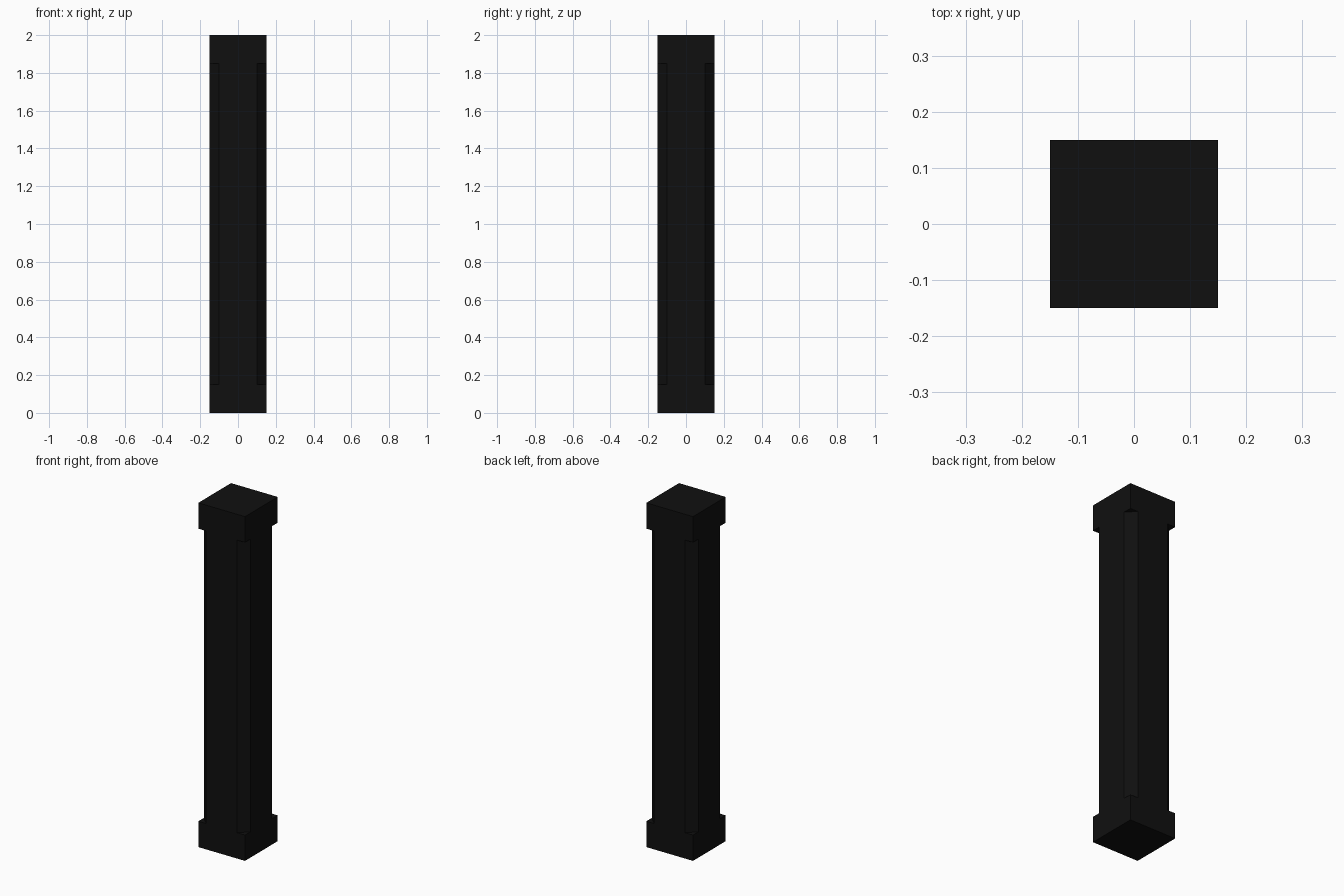
import bpy, bmesh, math
from mathutils import Matrix

if "Cube" in bpy.data.objects:
    bpy.data.objects.remove(bpy.data.objects["Cube"])

W, H = 0.30, 2.0           # post width and height
CUT, END = 0.05, 0.15      # chamfer size and length of the square ends


def add_box(bm, size, matrix):
    bmesh.ops.create_cube(bm, size=1.0, matrix=matrix @ Matrix.Diagonal((*size, 1)))


def make_object(name, bm):
    mesh = bpy.data.meshes.new(name)
    bm.to_mesh(mesh)
    bm.free()
    obj = bpy.data.objects.new(name, mesh)
    bpy.context.collection.objects.link(obj)
    return obj


# square post
bm = bmesh.new()
add_box(bm, (W, W, H), Matrix.Translation((0, 0, H / 2)))
post = make_object("post", bm)

# four diagonal cutters for the stopped chamfers
bm = bmesh.new()
side = 0.2
offset = (W - CUT) / math.sqrt(2) + side / 2
for i in range(4):
    turn = Matrix.Rotation(math.radians(45 + 90 * i), 4, 'Z')
    add_box(bm, (side, side, H - 2 * END), turn @ Matrix.Translation((offset, 0, H / 2)))
cutter = make_object("chamfer_cutter", bm)

mod = post.modifiers.new("chamfers", 'BOOLEAN')
mod.operation = 'DIFFERENCE'
mod.solver = 'EXACT'
mod.object = cutter
bpy.context.view_layer.objects.active = post
post.select_set(True)
bpy.ops.object.modifier_apply(modifier=mod.name)
bpy.data.objects.remove(cutter)

# near-black finish
mat = bpy.data.materials.new("black")
mat.diffuse_color = (0.005, 0.005, 0.005, 1)
mat.use_nodes = True
mat.node_tree.nodes["Principled BSDF"].inputs["Base Color"].default_value = mat.diffuse_color
post.data.materials.clear()
post.data.materials.append(mat)
